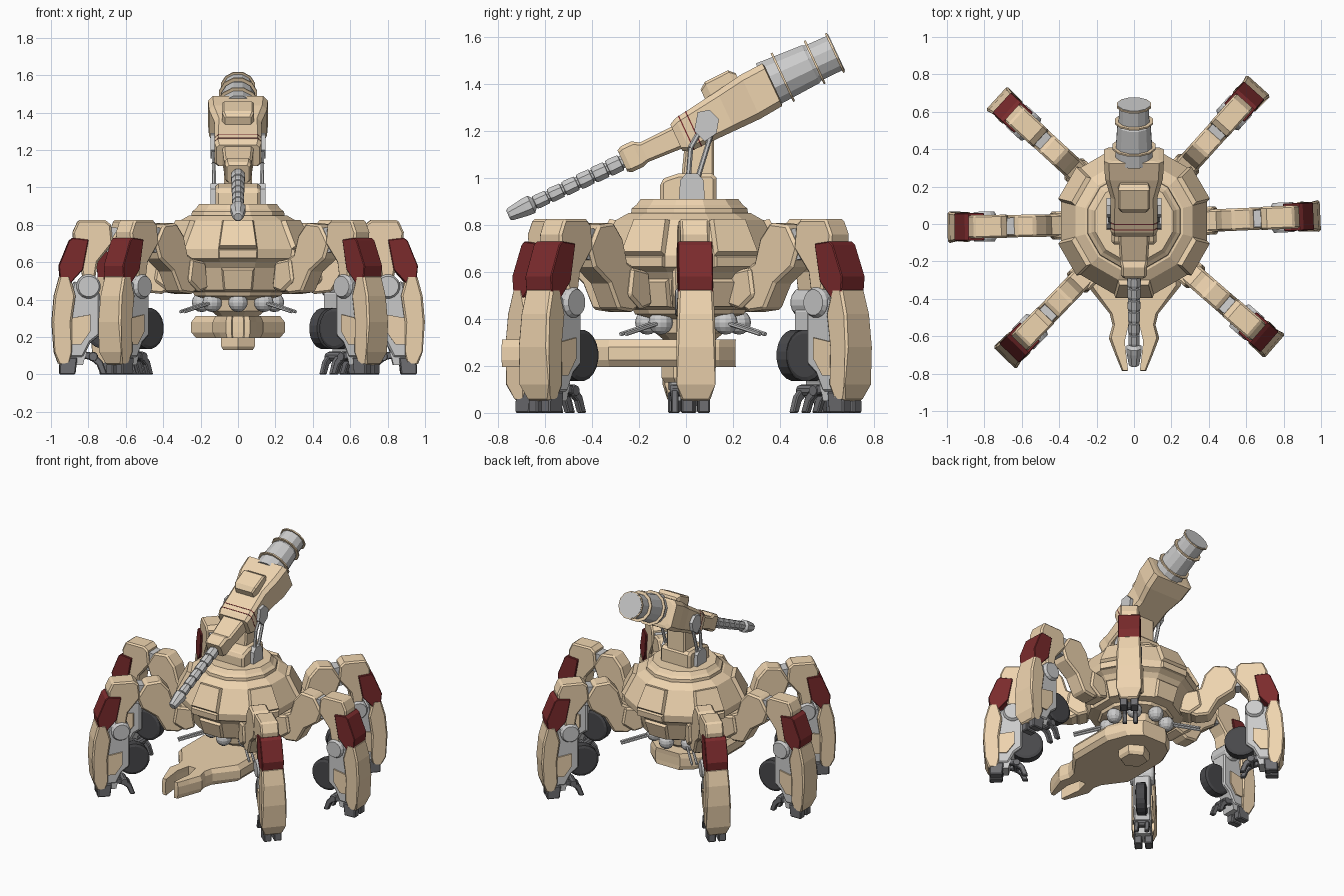
import bpy, bmesh
from math import radians, pi, cos, sin
from mathutils import Matrix, Vector

if "Cube" in bpy.data.objects:
    bpy.data.objects.remove(bpy.data.objects["Cube"])

def material(name, rgb):
    m = bpy.data.materials.new(name)
    m.diffuse_color = (*rgb, 1)
    m.use_nodes = True
    m.node_tree.nodes["Principled BSDF"].inputs["Base Color"].default_value = m.diffuse_color
    return m

TAN = material("tan_armour", (0.86, 0.66, 0.43))
RED = material("red_panel", (0.20, 0.024, 0.026))
DARK = material("dark_rubber", (0.065, 0.065, 0.07))
STEEL = material("dark_steel", (0.16, 0.16, 0.17))
GREY = None
T, R, I = Matrix.Translation, Matrix.Rotation, Matrix.Identity(4)

def finish(name, bm, mat, M, bevel=0):
    bmesh.ops.recalc_face_normals(bm, faces=bm.faces)
    me = bpy.data.meshes.new(name)
    bm.to_mesh(me)
    bm.free()
    ob = bpy.data.objects.new(name, me)
    bpy.context.collection.objects.link(ob)
    ob.matrix_world = M
    if mat:
        me.materials.append(mat)
    if bevel:
        b = ob.modifiers.new("chamfer", 'BEVEL')
        b.width, b.segments, b.limit_method, b.angle_limit = bevel, 1, 'ANGLE', radians(50)
    return ob

def bridge(name, rings, mat, M, bevel=0, panels=None):
    """Skin equal-length closed rings; panels = (row, step, inset, depth) raises plates."""
    bm = bmesh.new()
    vs = [[bm.verts.new(p) for p in ring] for ring in rings]
    n, rows = len(vs[0]), []
    for a, b in zip(vs, vs[1:]):
        rows.append([bm.faces.new((a[i], a[(i + 1) % n], b[(i + 1) % n], b[i])) for i in range(n)])
    bm.faces.new(vs[0])
    bm.faces.new(vs[-1])
    bmesh.ops.recalc_face_normals(bm, faces=bm.faces)
    for row, step, inset, depth in panels or []:
        bmesh.ops.inset_individual(bm, faces=rows[row][::step], thickness=inset, depth=0)
        for f in rows[row][::step]:
            bmesh.ops.translate(bm, verts=f.verts, vec=f.normal * depth)
    return finish(name, bm, mat, M, bevel)

def prism(name, pts, half, mat, M=I, bevel=0, y=0):
    """Side profile in local x-z, extruded along y; a third value overrides the half width."""
    rings = [[(p[0], y + s * (p[2] if len(p) > 2 else half), p[1]) for p in pts] for s in (-1, 1)]
    return bridge(name, rings, mat, M, bevel)

def lathe(name, prof, n, mat, M=I, panels=None):
    rings = [[(r * cos(2 * pi * (i + .5) / n), r * sin(2 * pi * (i + .5) / n), z) for i in range(n)]
             for r, z in prof]
    return bridge(name, rings, mat, M, 0, panels)

def disc(name, x, z, r, half, mat, M, n=16):
    return lathe(name, [(r * .85, -half), (r, -half * .8), (r, half * .8), (r * .85, half)], n, mat,
                 M @ T((x, 0, z)) @ R(pi / 2, 4, 'X'))

def loft(name, secs, mat, M, c=.25):
    """Chamfered box sections (u, v_bottom, v_top, half_width) along local x."""
    rings = []
    for u, lo, hi, w in secs:
        k = c * min(w, (hi - lo) / 2)
        rings.append([(u, w - k, lo), (u, w, lo + k), (u, w, hi - k), (u, w - k, hi),
                      (u, k - w, hi), (u, -w, hi - k), (u, -w, lo + k), (u, k - w, lo)])
    return bridge(name, rings, mat, M)

def rod(name, p, q, r, mat, n=8):
    p, q = Vector(p), Vector(q)
    rot = (q - p).to_track_quat('Z', 'Y').to_matrix().to_4x4()
    return lathe(name, [(r, 0), (r, (q - p).length)], n, mat, T(p) @ rot)

# hull: twelve-sided turned shell with raised plates
C = T((0, .015, 0))
lathe("hull", [(.25, .44), (.30, .45), (.34, .57), (.365, .60), (.40, .62), (.405, .67),
               (.325, .82), (.27, .85)], 12, TAN, C,
      [(5, 2, .010, .026), (1, 2, .012, .018), (4, 2, .006, .018)])
lathe("hull_top_ring", [(.26, .83), (.255, .87), (.235, .885), (.215, .91), (.05, .91)], 12, TAN, C)
lathe("hull_underside", [(.10, .30), (.15, .34), (.16, .40), (.24, .42), (.26, .46)], 12, TAN, C)

# ring of sensor balls under the hull, twin barrels on the diagonal ones
for i in range(8):
    a = i * pi / 4
    d = Vector((cos(a), sin(a), 0))
    bm = bmesh.new()
    bmesh.ops.create_uvsphere(bm, u_segments=12, v_segments=8, radius=.052)
    finish("under_turret_ball", bm, GREY, T(d * .195 + Vector((0, .03, .385))))
    side = Vector((-sin(a), cos(a), 0)) * .016
    for s in (-1, 1) if i % 2 else ():
        rod("under_turret_barrel", d * .21 + side * s + Vector((0, .03, .385)),
            d * .42 + side * s + Vector((0, .03, .335)), .009, GREY, 6)

# lower pincer plate
half = [(.10, .21), (.19, .14), (.25, 0), (.25, -.33), (.13, -.48), (.115, -.54), (.135, -.61),
        (.10, -.70), (.065, -.785), (.035, -.785), (.055, -.63), (.03, -.53)]
outline = half + [(-x, y) for x, y in reversed(half)]
bridge("pincer_plate", [[(x * k, y + (1 - k) * .02, z) for x, y in outline]
       for z, k in ((.195, .90), (.225, 1), (.28, 1), (.312, .90))], TAN, I)
lathe("pincer_hub", [(.09, .13), (.105, .15), (.105, .21)], 6, TAN)
lathe("pincer_post", [(.09, .30), (.09, .36)], 12, GREY)

# six identical legs; local x points outward
knee = [(.67, .70), (.68, .80), (.71, .825), (.855, .825), (.885, .76), (.88, .70), (.84, .56),
        (.82, .46), (.77, .48), (.75, .60)]
arm = [(.33, .47), (.41, .43), (.50, .44), (.56, .55), (.66, .62), (.69, .70), (.63, .80),
       (.53, .81), (.47, .74), (.44, .64), (.36, .60)]
shell = [(.90, .53), (.955, .53), (.985, .42, .08), (.997, .28, .085), (.985, .12, .092), (.96, .05, .06),
         (.90, .05, .055), (.89, .12, .085), (.89, .28, .08), (.87, .42, .08)]
calf = [(.74, .44), (.88, .50), (.93, .30), (.92, .09), (.83, .09), (.79, .17), (.74, .21)]
claw = [(.84, .125), (.77, .115), (.725, .07), (.70, 0), (.735, 0), (.755, .05), (.785, .075), (.84, .09)]
for a in (2.5, 48, 137.5, 181, 226, 319):
    M = R(radians(a), 4, 'Z')
    prism("leg_upper_arm", arm, .06, TAN, M, .012)
    prism("leg_root_bracket", [(.30, .46), (.37, .44), (.45, .50), (.43, .62), (.32, .60)], .075, TAN, M, .012)
    prism("leg_elbow_link", [(.60, .64), (.62, .78), (.70, .79), (.73, .66)], .045, GREY, M)
    prism("leg_knee_guard", knee, .062, TAN, M, .01)
    prism("leg_red_panel", [(.80, .72), (.885, .73), (.905, .715), (.96, .58), (.95, .48), (.93, .45),
                            (.83, .56)], .074, RED, M, .004)
    disc("leg_knee_joint", .80, .47, .065, .08, GREY, M)
    prism("leg_calf", calf, .058, GREY, M, .01)
    prism("leg_calf_plate", [(.79, .32), (.90, .30), (.90, .16), (.84, .16), (.79, .23)], .068, TAN, M)
    prism("leg_shin_shell", shell, .075, TAN, M, .01)
    disc("leg_wheel", .71, .245, .11, .035, DARK, M, 20)
    prism("foot_block", [(.83, .05), (.81, .13), (.93, .13), (.94, .05)], .05, GREY, M)
    for y in (-.035, .035):
        prism("foot_inner_claw", claw, .015, STEEL, M, .005, y)
        prism("foot_outer_toe", [(.87, 0), (.86, .09), (.93, .09), (.955, .05), (.955, 0)], .026, STEEL, M,
              .006, y)
        disc("foot_knuckle", .775, .095, .026, .055, STEEL, M, 10) if y > 0 else None

# turret pedestal and elevation arms
Y = R(pi / 2, 4, 'Z')
prism("turret_pedestal", [(-.11, .89), (-.11, .985), (-.09, 1.0), (-.03, 1.02), (.11, 1.02), (.13, 1.0),
                          (.13, .89)], .12, TAN, Y, .015)
prism("turret_column", [(-.02, 1.0), (.0, 1.2), (.12, 1.2), (.12, 1.0)], .075, TAN, Y, .01)
for s in (-1, 1):
    S = T((s * .128, 0, 0)) @ Y
    prism("turret_arm_base", [(-.03, .91), (-.025, .99), (0, 1.02), (.05, 1.02), (.075, .99), (.08, .91)],
          .018, GREY, S)
    prism("turret_arm_pivot", [(.035, 1.20), (.05, 1.28), (.10, 1.29), (.14, 1.25), (.13, 1.19), (.08, 1.155)],
          .02, GREY, S)
    for lo, mid, hi in ((.01, .02, .06), (.05, .09, .11)):
        p, q, r = (s * .128, lo, 1.0), (s * .13, mid, 1.13), (s * .13, hi, 1.20)
        rod("turret_arm_rod", p, q, .011, GREY, 6)
        rod("turret_arm_rod", q, r, .011, GREY, 6)

# elevated gun; local x runs back along the bore
G = T((0, .05, 1.26)) @ Y @ R(radians(-25), 4, 'Y')
B = G @ R(pi / 2, 4, 'Y')
loft("gun_body", [(-.12, -.105, .02, .115), (-.09, -.12, .035, .125), (.12, -.12, .065, .125),
                  (.24, -.12, .085, .155), (.345, -.11, .09, .16), (.35, -.09, .075, .13)], TAN, G)
loft("gun_nose", [(-.37, -.085, .015, .06), (-.35, -.095, .025, .07), (-.30, -.095, .025, .07),
                  (-.27, -.085, .005, .075), (-.10, -.095, .01, .085)], TAN, G)
loft("gun_sight", [(.06, .04, .10, .07), (.09, .04, .122, .085), (.20, .05, .125, .085),
                   (.225, .05, .10, .075)], TAN, G)
for u in (-.075, -.04):
    k = (u + .09) * .14
    loft("gun_red_stripe", [(u, -.121, .037 + k, .126), (u + .005, -.121, .037 + k, .126)], RED, G)

# rear cylinder with flanges
lathe("gun_rear_cylinder", [(.105, .32), (.10, .40), (.092, .53), (.085, .54), (.083, .65)], 12, GREY, B)
for u, r in ((.40, .118), (.55, .105), (.645, .095)):
    lathe("gun_rear_flange", [(r, u - .005), (r, u + .004)], 12, TAN, B)
lathe("gun_rear_cap", [(.088, .648), (.088, .652)], 12, GREY, B)

# segmented front barrel
prof = [(.03, -.36)]
for i in range(6):
    u, r = -.37 - i * .069, .040 - i * .0014
    prof += [(r * .75, u), (r * .75, u - .008), (r * .95, u - .010), (r, u - .055), (r * .92, u - .067)]
prof += [(.025, -.785), (.044, -.80), (.042, -.83), (.030, -.90), (.022, -.908)]
lathe("gun_barrel", prof, 8, GREY, G @ T((0, 0, -.038)) @ R(pi / 2, 4, 'Y'))
